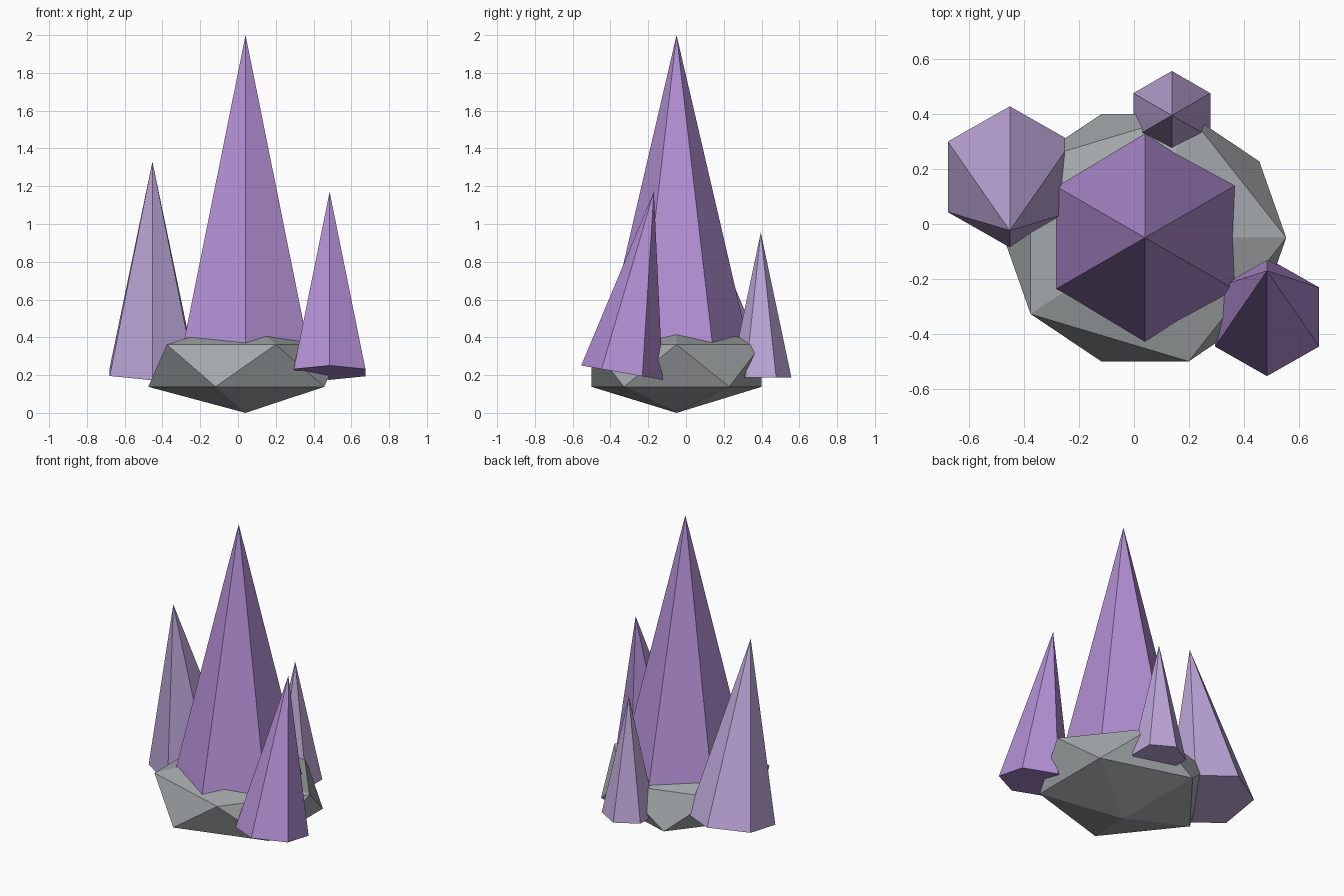
import bpy, bmesh
from math import sin, cos, radians, tau

if "Cube" in bpy.data.objects:
    bpy.data.objects.remove(bpy.data.objects["Cube"], do_unlink=True)


def make_material(name, rgb):
    mat = bpy.data.materials.new(name)
    mat.use_nodes = True
    mat.diffuse_color = (*rgb, 1)
    mat.node_tree.nodes["Principled BSDF"].inputs["Base Color"].default_value = (*rgb, 1)
    return mat


stone = make_material("stone grey", (0.37, 0.39, 0.40))
purple = make_material("vivid purple", (0.45, 0.275, 0.66))
lilac = make_material("pale lilac", (0.52, 0.39, 0.70))


def add_object(name, bm, mat, location):
    bmesh.ops.recalc_face_normals(bm, faces=bm.faces)
    mesh = bpy.data.meshes.new(name)
    bm.to_mesh(mesh)
    bm.free()
    mesh.materials.append(mat)
    obj = bpy.data.objects.new(name, mesh)
    obj.location = location
    bpy.context.collection.objects.link(obj)
    return obj


def crystal(name, base, radius, height, tilt, mat):
    """Six-sided spike with a corner towards +y, tilted about x at its base."""
    bm = bmesh.new()
    ring = [bm.verts.new((radius * sin(tau * i / 6), radius * cos(tau * i / 6), 0))
            for i in range(6)]
    tip = bm.verts.new((0, 0, height))
    bm.faces.new(ring)
    for i in range(6):
        bm.faces.new((ring[i], ring[(i + 1) % 6], tip))
    add_object(name, bm, mat, base).rotation_euler.x = radians(tilt)


# Faceted, flattened rock
bm = bmesh.new()
bmesh.ops.create_icosphere(bm, subdivisions=1, radius=1)
bmesh.ops.scale(bm, vec=(0.576, 0.53, 0.25), verts=bm.verts)
add_object("rock_base", bm, stone, (0.04, -0.05, 0.25))

# Crystals growing from the rock
crystal("main_crystal", (0.04, -0.05, 0.3), 0.395, 1.7, 0, purple)
crystal("front_left_crystal", (0.485, -0.339, 0.213), 0.219, 0.972, -10, purple)
crystal("right_crystal", (-0.453, 0.172, 0.218), 0.261, 1.13, 10, lilac)
crystal("back_crystal", (0.138, 0.396, 0.187), 0.162, 0.768, 0, lilac)
